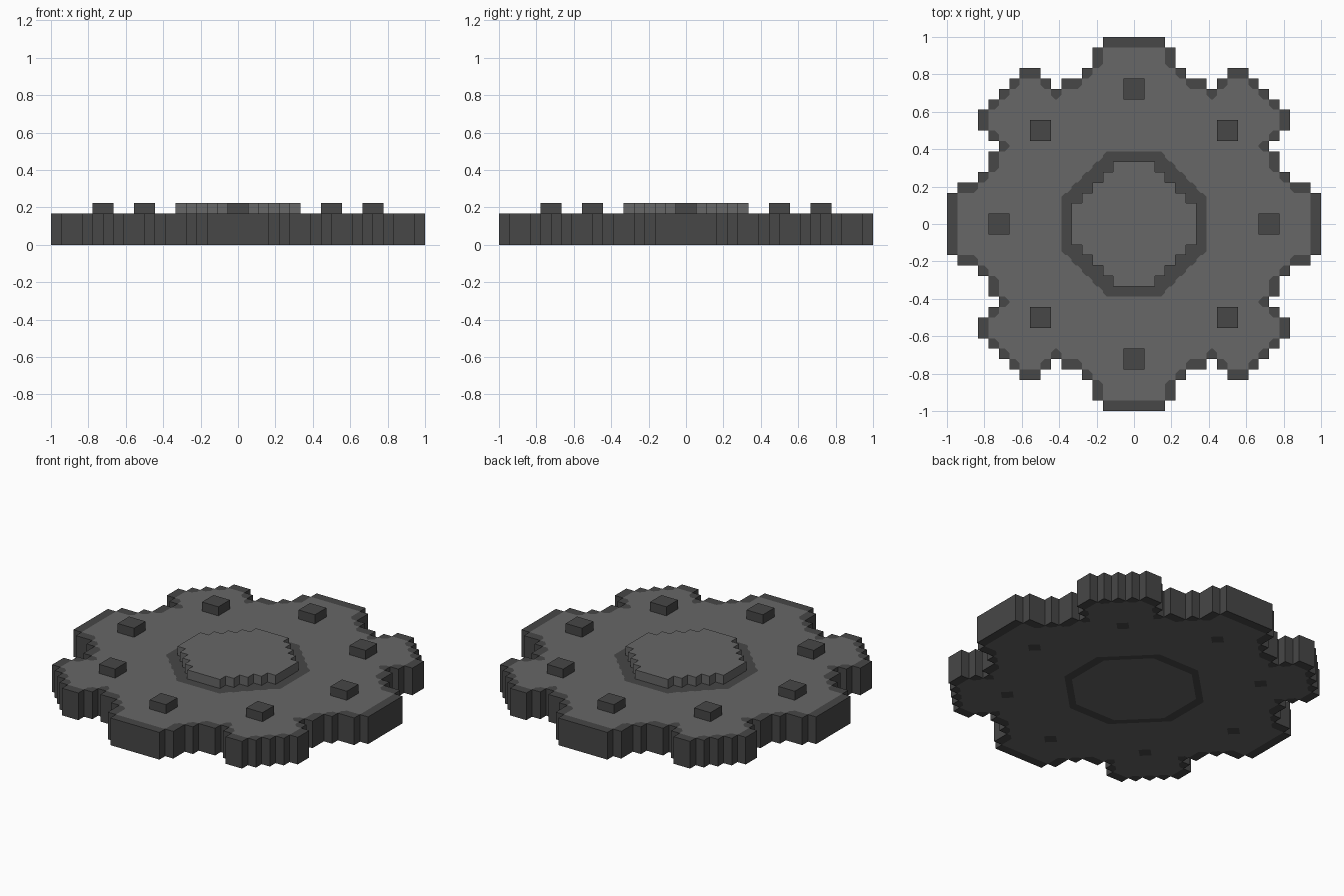
import bpy
import bmesh

U = 1 / 18          # one grid step
BASE = 3 * U        # slab thickness
TOP = 4 * U         # height of raised details

cube = bpy.data.objects.get("Cube")
if cube:
    bpy.data.objects.remove(cube, do_unlink=True)


def material(name, v):
    m = bpy.data.materials.new(name)
    m.use_nodes = True
    m.diffuse_color = (v, v, v, 1)
    bsdf = m.node_tree.nodes["Principled BSDF"]
    bsdf.inputs["Base Color"].default_value = (v, v, v, 1)
    bsdf.inputs["Roughness"].default_value = 0.9
    return m


MATS = [material("dark_grey", 0.063), material("mid_grey", 0.135)]
DARK, LIGHT = 0, 1


def finish(bm, name, mats):
    bmesh.ops.remove_doubles(bm, verts=bm.verts, dist=1e-5)
    me = bpy.data.meshes.new(name)
    bm.to_mesh(me)
    bm.free()
    for m in mats:
        me.materials.append(m)
    ob = bpy.data.objects.new(name, me)
    bpy.context.collection.objects.link(ob)
    return ob


# Stepped outline of one quadrant: filled spans of every grid row
SPANS = [[(0, n)] for n in (18, 18, 18, 17, 15, 14, 14, 13, 14, 15, 15, 14, 13)]
SPANS += [[(0, 7), (8, 12)], [(0, 5), (9, 11)], [(0, 4)], [(0, 4)], [(0, 3)]]
SIDES = [(1, 0), (0, 1), (-1, 0), (0, -1)]
CORNERS = [(1, 1), (-1, 1), (-1, -1), (1, -1)]


def fold(i):
    return i if i >= 0 else -1 - i


def inside(i, j):
    a, b = fold(i), fold(j)
    return b < 18 and any(lo <= a < hi for lo, hi in SPANS[b])


def border(i, j):
    return any(not inside(i + dx, j + dy) for dx, dy in SIDES)


def in_ring(i, j):
    a, b = fold(i), fold(j)
    return max(a, b) <= 6 and a + b <= 8


def top_dark(i, j):
    return border(i, j) or in_ring(i, j)


def bottom_dark(i, j):
    a, b = fold(i), fold(j)
    return border(i, j) or (in_ring(i, j) and (max(a, b) == 6 or a + b == 8))


# Centres of the eight studs, in grid steps
STUDS = [(13 * x, 13 * y) for x, y in SIDES] + [(9 * x, 9 * y) for x, y in CORNERS]


def corner_cut(i, j, sx, sy, dark, dots):
    """Size of the other colour's triangle at a cell corner."""
    point = (i + (sx > 0), j + (sy > 0))
    if dots and point in STUDS:
        return 0.85
    near = [(i + sx, j), (i, j + sy), (i + sx, j + sy)]
    if not all(inside(*c) for c in near):
        return 0
    me = dark(i, j)
    differs = [dark(*c) != me for c in near]
    if differs[0] and differs[1] and (differs[2] or not me):
        return 0.5 if dots else 0.42
    return 0


def add_face(bm, pts, mat, flip=False):
    verts = [bm.verts.new((x * U, y * U, z)) for x, y, z in pts]
    f = bm.faces.new(verts[::-1] if flip else verts)
    f.material_index = mat


def painted_cell(bm, i, j, z, dark, flip):
    """One grid cell with chamfered colour borders."""
    mat = DARK if dark(i, j) else LIGHT
    pts = [(i + (sx > 0), j + (sy > 0)) for sx, sy in CORNERS]
    main = []
    for n, (sx, sy) in enumerate(CORNERS):
        p, prev, nxt = pts[n], pts[n - 1], pts[(n + 1) % 4]
        k = corner_cut(i, j, sx, sy, dark, flip)
        if k:
            a = (p[0] + k * (prev[0] - p[0]), p[1] + k * (prev[1] - p[1]), z)
            b = (p[0] + k * (nxt[0] - p[0]), p[1] + k * (nxt[1] - p[1]), z)
            main += [a, b]
            add_face(bm, [a, (*p, z), b], 1 - mat, flip)
        else:
            main.append((*p, z))
    add_face(bm, main, mat, flip)


# Slab: painted top and underside, dark stepped rim
bm = bmesh.new()
for i in range(-18, 18):
    for j in range(-18, 18):
        if not inside(i, j):
            continue
        painted_cell(bm, i, j, BASE, top_dark, False)
        painted_cell(bm, i, j, 0, bottom_dark, True)
        for dx, dy in SIDES:
            if inside(i + dx, j + dy):
                continue
            cx, cy = i + 0.5 + dx / 2, j + 0.5 + dy / 2
            a = (cx + dy / 2, cy - dx / 2)
            b = (cx - dy / 2, cy + dx / 2)
            add_face(bm, [(*a, 0), (*b, 0), (*b, BASE), (*a, BASE)], DARK)
finish(bm, "base_slab", MATS)

# Central platform: stepped octagon, extruded
quarter = [(6, 0), (6, 2), (5, 2), (5, 3), (4, 3), (4, 4), (3, 4), (3, 5), (2, 5), (2, 6)]
outline = []
for turn in range(4):
    outline += quarter
    quarter = [(-y, x) for x, y in quarter]
bm = bmesh.new()
add_face(bm, [(x, y, BASE) for x, y in outline], 0)
up = bmesh.ops.extrude_face_region(bm, geom=bm.faces[:])["geom"]
bmesh.ops.translate(bm, vec=(0, 0, TOP - BASE),
                    verts=[g for g in up if isinstance(g, bmesh.types.BMVert)])
bmesh.ops.recalc_face_normals(bm, faces=bm.faces)
finish(bm, "centre_platform", [MATS[LIGHT]])

# Studs: eight square blocks around the platform
for n, (x, y) in enumerate(STUDS):
    bm = bmesh.new()
    bmesh.ops.create_cube(bm, size=1)
    bmesh.ops.scale(bm, vec=(2 * U, 2 * U, TOP - BASE), verts=bm.verts)
    stud = finish(bm, f"stud_{n + 1}", [MATS[DARK]])
    stud.location = (x * U, y * U, (BASE + TOP) / 2)
